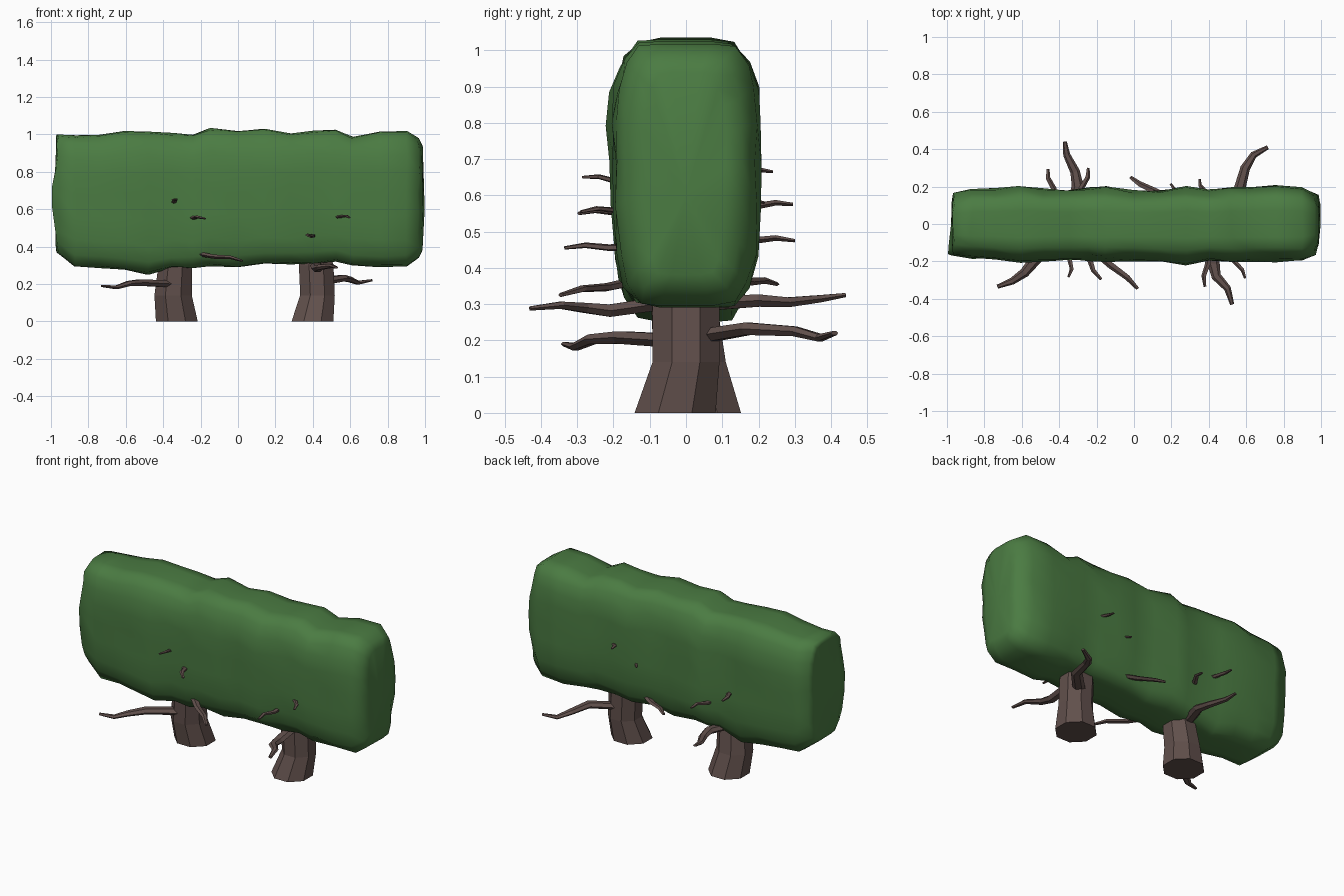
import bpy, bmesh, math, random
from mathutils import Vector

random.seed(4)


def material(name, rgb):
    m = bpy.data.materials.new(name)
    m.diffuse_color = (*rgb, 1)
    return m


LEAF = material("leaf_green", (0.07, 0.2, 0.055))
WOOD = material("bark_brown", (0.12, 0.08, 0.072))


def loft(name, rings, mat, centers=(None, None)):
    """Bridge rings of points; close the ends with a fan or one face."""
    bm = bmesh.new()
    vs = [[bm.verts.new(p) for p in r] for r in rings]
    n = len(vs[0])
    for a, b in zip(vs, vs[1:]):
        for i in range(n):
            j = (i + 1) % n
            bm.faces.new((a[i], a[j], b[j], b[i]))
    for ring, c in zip((vs[0], vs[-1]), centers):
        if c is None:
            bm.faces.new(ring)
        else:
            cv = bm.verts.new(c)
            for i in range(n):
                bm.faces.new((ring[i], ring[(i + 1) % n], cv))
    bmesh.ops.recalc_face_normals(bm, faces=bm.faces)
    me = bpy.data.meshes.new(name)
    bm.to_mesh(me)
    bm.free()
    me.materials.append(mat)
    ob = bpy.data.objects.new(name, me)
    bpy.context.collection.objects.link(ob)
    return ob


def tube(name, pts, radii, sides=6, flat=0.6):
    """Faceted tapering limb along a path, flattened vertically."""
    pts = [Vector(p) for p in pts]
    rings = []
    for k, (p, r) in enumerate(zip(pts, radii)):
        d = (pts[min(k + 1, len(pts) - 1)] - pts[max(k - 1, 0)]).normalized()
        u = d.cross(Vector((0, 0, 1))).normalized()
        w = u.cross(d) * flat
        rings.append([p + r * (math.cos(t) * u + math.sin(t) * w)
                      for t in (math.tau * i / sides for i in range(sides))])
    return loft(name, rings, WOOD)


# Clipped hedge: rows of x, bottom z, top z, front y, back y
stations = [
    (-0.965, 0.37, 1.00, -0.165, 0.16), (-0.87, 0.295, 0.995, -0.185, 0.185),
    (-0.74, 0.285, 0.998, -0.19, 0.19), (-0.61, 0.277, 1.018, -0.205, 0.205),
    (-0.48, 0.25, 1.015, -0.195, 0.19), (-0.35, 0.29, 1.008, -0.19, 0.18),
    (-0.24, 0.285, 0.997, -0.195, 0.195), (-0.15, 0.295, 1.035, -0.20, 0.20),
    (0.0, 0.29, 1.017, -0.20, 0.175), (0.14, 0.31, 1.03, -0.20, 0.18),
    (0.28, 0.305, 1.005, -0.215, 0.20), (0.4, 0.31, 1.02, -0.195, 0.18),
    (0.52, 0.32, 1.025, -0.205, 0.195), (0.61, 0.30, 0.987, -0.20, 0.20),
    (0.76, 0.29, 1.015, -0.20, 0.21), (0.9, 0.295, 1.018, -0.195, 0.20),
    (0.965, 0.34, 0.98, -0.165, 0.16)]
# Half section of the hedge: width fraction, height fraction
half = [(0.35, 0), (0.66, 0.01), (0.84, 0.08), (0.94, 0.2), (0.99, 0.38), (0.98, 0.55),
        (1, 0.7), (0.96, 0.83), (0.84, 0.925), (0.66, 0.99), (0.35, 1)]


def hedge_ring(x, z0, z1, yf, yb, jit=0.007, s=1.0, bulge=0, side=1):
    """One section; bulge pushes x out at mid height of one side."""
    ring = []
    prof = [(w, h, yb) for w, h in half] + [(w, h, yf) for w, h in reversed(half)]
    mid = (z0 + z1) / 2
    for w, h, y in prof:
        z = z0 + h * (z1 - z0)
        j = 0 if h in (0, 1) else jit
        push = math.exp(-((z - 0.65) / 0.14) ** 2) if y * side > 0 else 0
        ring.append((x + bulge * push + random.uniform(-jit, jit),
                     y * w * s + random.uniform(-j, j),
                     mid + (z - mid) * (0.6 + 0.4 * s) + random.uniform(-j, j)))
    return ring


first, last = stations[0], stations[-1]
rings = [hedge_ring(-0.973, *first[1:], jit=0.003, s=0.75, bulge=-0.02, side=-1),
         hedge_ring(*first, bulge=-0.03, side=-1)]
rings += [hedge_ring(*s) for s in stations[1:-1]]
rings += [hedge_ring(*last, bulge=0.03),
          hedge_ring(0.985, *last[1:], jit=0.003, s=0.68, bulge=0.012)]
hedge = loft("hedge_foliage", rings, LEAF, ((-0.978, 0, 0.66), (0.998, 0, 0.6)))
for p in hedge.data.polygons:
    p.use_smooth = True

# Two leaning eight-sided trunks
trunks = {
    "left_trunk": [(-0.327, 0.04, 0, 0.121), (-0.347, 0.01, 0.14, 0.108),
                   (-0.335, -0.005, 0.3, 0.098), (-0.31, 0, 0.5, 0.06)],
    "right_trunk": [(0.398, -0.03, 0, 0.121), (0.425, 0, 0.14, 0.1),
                    (0.418, 0, 0.3, 0.1), (0.4, 0, 0.5, 0.06)]}
for name, rows in trunks.items():
    loft(name, [[(x + r * math.cos(t), y + r * math.sin(t), z)
                 for t in (math.tau * (i + 0.5) / 8 for i in range(8))]
                for x, y, z, r in rows], WOOD)

# Large branches leaving the trunks
big = {
    "left_back_branch": [(-0.34, 0.05, 0.3), (-0.30, 0.2, 0.31), (-0.315, 0.28, 0.305),
                         (-0.36, 0.37, 0.315), (-0.37, 0.44, 0.325)],
    "right_back_branch": [(0.44, 0.05, 0.212), (0.56, 0.17, 0.232), (0.595, 0.3, 0.225),
                          (0.64, 0.37, 0.207), (0.715, 0.41, 0.22)],
    "left_front_branch": [(-0.36, -0.05, 0.2), (-0.52, -0.18, 0.208), (-0.585, -0.26, 0.203),
                          (-0.65, -0.305, 0.182), (-0.73, -0.335, 0.19)],
    "right_front_branch": [(0.42, -0.05, 0.305), (0.425, -0.21, 0.282), (0.44, -0.28, 0.29),
                           (0.5, -0.345, 0.297), (0.525, -0.43, 0.288)]}
for name, path in big.items():
    tube(name, path, (0.036, 0.033, 0.026, 0.019, 0.011))

# Small twigs poking through the leaves: start, tip, thickness
twigs = [
    ((-0.22, -0.13, 0.365), (0.02, -0.345, 0.325), 0.022),
    ((0.4, -0.13, 0.46), (0.38, -0.335, 0.455), 0.018),
    ((0.5, -0.13, 0.565), (0.595, -0.29, 0.555), 0.015),
    ((-0.28, -0.13, 0.56), (-0.175, -0.295, 0.55), 0.018),
    ((-0.33, -0.13, 0.635), (-0.35, -0.285, 0.65), 0.015),
    ((-0.42, 0.12, 0.57), (-0.46, 0.295, 0.575), 0.018),
    ((-0.3, 0.12, 0.48), (-0.245, 0.3, 0.475), 0.018),
    ((0.2, 0.12, 0.37), (-0.02, 0.25, 0.355), 0.021),
    ((0.22, 0.12, 0.575), (0.195, 0.215, 0.58), 0.014),
    ((0.4, 0.12, 0.66), (0.35, 0.24, 0.665), 0.015)]
for i, (a, b, r) in enumerate(twigs):
    a, b = Vector(a), Vector(b)
    bend = Vector((0.012 * (-1) ** i, 0, 0.006))
    tube(f"twig_{i + 1}", [a, a.lerp(b, 0.4) - bend * 0.4, a.lerp(b, 0.72) + bend, b],
         (r, r * 0.9, r * 0.75, r * 0.45), 5)
